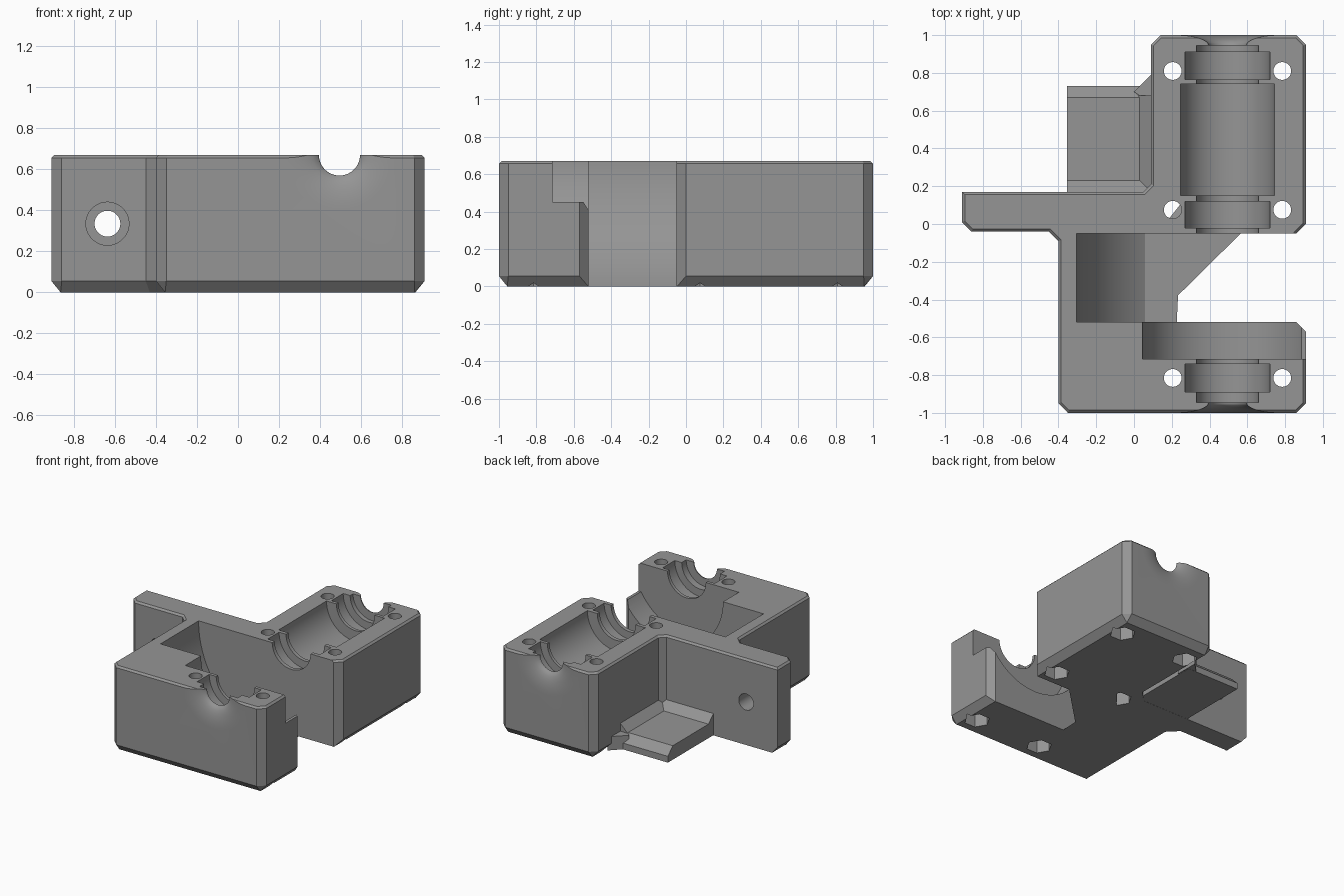
import bpy, bmesh, math
from mathutils import Vector

if "Cube" in bpy.data.objects:
    bpy.data.objects.remove(bpy.data.objects["Cube"])

H = 0.67            # block height, also the shaft axis height
AX = 0.495          # shaft axis x

grey = bpy.data.materials.new("mid_grey")
grey.diffuse_color = (0.30, 0.30, 0.30, 1)
grey.use_nodes = True
grey.node_tree.nodes["Principled BSDF"].inputs["Base Color"].default_value = grey.diffuse_color


def make(name, verts, faces):
    me = bpy.data.meshes.new(name)
    me.from_pydata([tuple(v) for v in verts], [], faces)
    bm = bmesh.new()
    bm.from_mesh(me)
    bmesh.ops.recalc_face_normals(bm, faces=bm.faces)
    if bm.calc_volume(signed=True) < 0:
        bmesh.ops.reverse_faces(bm, faces=bm.faces)
    bm.to_mesh(me)
    bm.free()
    me.materials.append(grey)
    ob = bpy.data.objects.new(name, me)
    bpy.context.collection.objects.link(ob)
    return ob


def loft(name, rings):
    """Skin closed rings of equal length and cap both ends."""
    n = len(rings[0])
    faces = [list(range(n)), [(len(rings) - 1) * n + i for i in range(n)]]
    for k in range(len(rings) - 1):
        for i in range(n):
            j = (i + 1) % n
            faces.append([k * n + i, k * n + j, (k + 1) * n + j, (k + 1) * n + i])
    return make(name, [v for r in rings for v in r], faces)


def lathe_y(name, profile, cx, cz, seg):
    """Revolve (y, radius) pairs about an axis parallel to y."""
    ang = [2 * math.pi * (i + 0.5) / seg for i in range(seg)]
    return loft(name, [[(cx + r * math.cos(a), y, cz + r * math.sin(a)) for a in ang]
                       for y, r in profile])


def prism_z(name, cx, cy, r, seg, z0, z1):
    ang = [2 * math.pi * i / seg for i in range(seg)]
    return loft(name, [[(cx + r * math.cos(a), cy + r * math.sin(a), z) for a in ang]
                       for z in (z0, z1)])


def inset(pts, offs):
    """Move each edge of a counter-clockwise outline inward by its own offset."""
    n, lines, out = len(pts), [], []
    for i in range(n):
        a, b = Vector(pts[i]), Vector(pts[(i + 1) % n])
        d = (b - a).normalized()
        lines.append((a + Vector((-d.y, d.x)) * offs[i], d))
    for i in range(n):
        (p, d), (q, e) = lines[i - 1], lines[i]
        t = (q - p).cross(e) / d.cross(e)
        out.append(p + d * t)
    return out


def measure(mesh):
    """Volume and number of open edges."""
    bm = bmesh.new()
    bm.from_mesh(mesh)
    res = bm.calc_volume(signed=True), sum(not e.is_manifold for e in bm.edges)
    bm.free()
    return res


def combine(target, tool, op):
    """Boolean that keeps the first solver giving a closed, plausible solid."""
    v0, vt = measure(target.data)[0], measure(tool.data)[0]
    best = None
    for solver in ('MANIFOLD', 'EXACT', 'FLOAT'):
        m = target.modifiers.new(op, 'BOOLEAN')
        m.operation, m.object, m.solver = op, tool, solver
        dg = bpy.context.evaluated_depsgraph_get()
        dg.update()
        mesh = bpy.data.meshes.new_from_object(target.evaluated_get(dg))
        target.modifiers.remove(m)
        v, bad = measure(mesh)
        gain = v - v0 if op == 'UNION' else v0 - v
        score = bad + (0 if 1e-6 < gain <= vt + 1e-4 else 10000)
        if best is None or score < best[0]:
            best = (score, mesh)
        if score == 0:
            break
    target.data = best[1]
    bpy.data.objects.remove(tool)


# Block outline: x, y, bottom chamfer of the edge that starts there
outline = [(-.35, -1, .05), (.86, -1, .03), (.91, -.95, .05), (.91, -.57, 0),
           (.86, -.52, 0), (.86, -.05, 0), (.91, 0, .048), (.91, .95, .03),
           (.86, 1, .05), (.14, 1, .03), (.09, .95, .05), (.09, .21, 0),
           (.05, .17, 0), (-.91, .17, .05), (-.91, .01, .03), (-.86, -.04, .05),
           (-.45, -.04, .05), (-.40, -.09, .05), (-.40, -.95, .03)]
pts = [p[:2] for p in outline]
low = inset(pts, [min(p[2], .048) for p in outline])
top = inset(pts, [.014] * len(pts))
body = loft("bearing_block", [[(p[0], p[1], z) for p in ring] for ring, z in
                              ((low, 0), (pts, .055), (pts, H - .014), (top, H))])

# Shaft channel: flared mouths, bearing seats, hub cavity, wheel gap and recess
flare = [(.945 + .055 * math.sin(t), .27 - .17 * math.cos(t))
         for t in (math.pi / 2 * i / 8 for i in range(9))]
flare.append((1.02, .28))
channel = flare[::-1] + [
    (.945, .165), (.91, .165), (.91, .225), (.765, .225), (.765, .165), (.74, .165),
    (.74, .25), (.15, .25), (.15, .165), (.12, .165), (.12, .225), (-.02, .225),
    (-.02, .165), (-.05, .165), (-.05, .8), (-.52, .8), (-.52, .45), (-.715, .45),
    (-.715, .165), (-.74, .165), (-.74, .225), (-.89, .225), (-.89, .165),
    (-.945, .165)] + [(-y, r) for y, r in flare]
combine(body, lathe_y("channel", channel, AX, H, 96), 'DIFFERENCE')

# Flat clearance at the open side of the recess
clear = [(.70, .45), (1.0, .45), (1.0, .8), (.70, .8)]
combine(body, loft("clearance", [[(x, y, z) for x, z in clear] for y in (-.715, -.4)]), 'DIFFERENCE')

# Bolt holes with hexagonal nut pockets underneath
for x in (.205, .785):
    for y in (.81, .075, -.815):
        combine(body, prism_z("bolt_hole", x, y, .047, 32, -.1, .8), 'DIFFERENCE')
        combine(body, prism_z("nut_pocket", x, y, .093, 6, -.1, .10), 'DIFFERENCE')

# Counterbored hole through the arm
bore = [(-.2, .105), (.02, .105), (.02, .063), (.3, .063)]
combine(body, lathe_y("arm_hole", bore, -.637, .335, 48), 'DIFFERENCE')

# Low ledge behind the arm, with sloped edges, side fillet and corner gusset
ledge = [(.16, .001), (.73, .001), (.73, .05), (.67, .11), (.23, .11), (.17, .17), (.16, .17)]
combine(body, loft("ledge", [[(x, y, z) for y, z in ledge] for x in (-.355, .1)]), 'UNION')
side = [(.02, .05), (.105, .05), (.105, .185), (.02, .10)]
combine(body, loft("ledge_fillet", [[(x, y, z) for x, z in side] for y in (.165, .68)]), 'UNION')
gusset = [(0, .70), (.11, .62), (.11, .81)]
combine(body, loft("gusset", [[(x, y, z) for x, y in gusset] for z in (.002, .108)]), 'UNION')

bpy.ops.object.select_all(action='DESELECT')
body.select_set(True)
bpy.context.view_layer.objects.active = body
bpy.ops.object.shade_smooth_by_angle(angle=math.radians(25))
